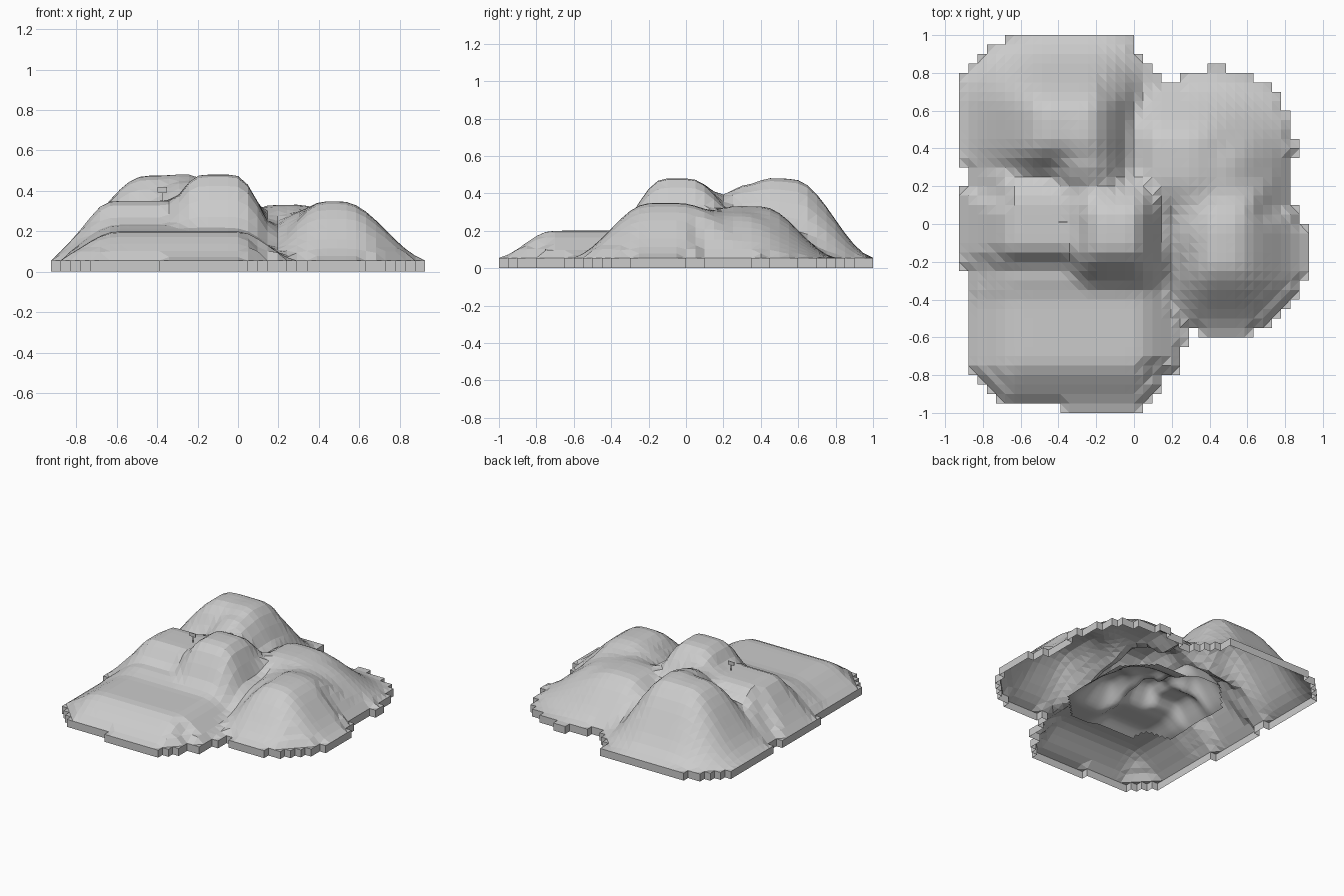
import bpy, bmesh, math

if "Cube" in bpy.data.objects:
    bpy.data.objects.remove(bpy.data.objects["Cube"])

BASE = 0.055
STEP_X, STEP_Y = 0.0487, 0.05

# Hills: flat core (x0, x1, y0, y1), foot (x0, x1, y0, y1), top height
HILLS = [
    ((-0.46, -0.24, 0.45, 0.58), (-0.95, 0.14, 0.05, 1.01), 0.475),   # back left
    ((-0.62, -0.33, -0.12, 0.12), (-0.96, -0.28, -0.34, 0.46), 0.35), # middle left
    ((-0.19, -0.01, -0.12, 0.02), (-0.50, 0.28, -0.48, 0.48), 0.48),  # centre
    ((0.42, 0.52, -0.20, -0.04), (0.08, 0.95, -0.62, 0.58), 0.348),   # right
    ((0.16, 0.28, 0.26, 0.41), (-0.25, 0.90, -0.30, 0.81), 0.33),     # back right
    ((-0.60, 0.00, -0.72, -0.35), (-0.93, 0.30, -1.01, 0.00), 0.20),  # front
]
# Saddles joining neighbouring hills
HILLS += [
    ((-0.24, -0.18, 0.10, 0.42), (-0.62, 0.14, -0.20, 0.95), 0.385),
    ((-0.28, -0.22, 0.30, 0.45), (-0.65, 0.14, 0.00, 0.98), 0.44),
    ((0.30, 0.46, 0.00, 0.30), (0.00, 0.92, -0.55, 0.78), 0.295),
    ((-0.60, -0.05, -0.28, -0.15), (-0.95, 0.32, -0.60, 0.05), 0.23),
]

# Outline rows, from the back: (number of rows, left x, right x)
ROWS = [(1, -.68, -.02), (1, -.77, .02), (1, -.83, .07), (1, -.88, .12),
        (1, -.93, .62), (1, -.93, .72), (2, -.93, .77), (3, -.93, .82),
        (2, -.93, .87), (1, -.93, .82), (2, -.88, .82), (2, -.93, .82),
        (2, -.93, .87), (5, -.93, .92), (1, -.88, .92), (2, -.88, .87),
        (1, -.88, .82), (1, -.88, .77), (1, -.88, .72), (1, -.88, .62),
        (1, -.88, .27), (3, -.88, .22), (1, -.83, .17), (1, -.78, .17),
        (1, -.73, .12), (1, -.38, .07)]
SPANS = [(l, r) for n, l, r in ROWS for _ in range(n)]

STONE = bpy.data.materials.new("light grey")
STONE.diffuse_color = (0.6, 0.6, 0.6, 1)
STONE.use_nodes = True
STONE.node_tree.nodes["Principled BSDF"].inputs["Base Color"].default_value = STONE.diffuse_color


def ramp(v, core0, core1, foot0, foot1):
    if v < core0:
        return (core0 - v) / (core0 - foot0)
    return max(0, (v - core1) / (foot1 - core1))


def sharp_height(x, y):
    """Soft maximum of all hills."""
    total = 0
    for c, f, top in HILLS:
        tx = ramp(x, c[0], c[1], f[0], f[1])
        ty = ramp(y, c[2], c[3], f[2], f[3])
        t = min(1, (tx ** 2.4 + ty ** 2.4) ** (1 / 2.4))
        total += ((top - BASE) * (1 - t * t * (3 - 2 * t))) ** 14
    return BASE + total ** (1 / 14)


def height(x, y):
    """Average of nearby samples, to round the creases."""
    d = 0.04
    near = [(d, 0), (-d, 0), (0, d), (0, -d), (0, 0), (0, 0)]
    return sum(sharp_height(x + a, y + b) for a, b in near) / 6


def in_outline(x, y):
    left, right = SPANS[min(39, max(0, int((1 - y) / STEP_Y)))]
    gap = 0.27 < x < 0.32 and y < -0.55          # notch at the front
    notch = 0.17 < x < 0.22 and y > 0.75         # notch at the back
    bump = 0.37 < x < 0.47 and 0.8 < y < 0.85    # tab at the back
    return bump or (left < x < right and not gap and not notch)


def sheet(name, inside, surface, nx, ny, dx, dy, ox, oy, skirt, smooth):
    """Stepped grid sheet, optionally with a vertical skirt round its rim."""
    bm = bmesh.new()
    verts = {}

    def vert(i, j):
        if (i, j) not in verts:
            x, y = ox + (i - nx / 2) * dx, oy + (j - ny / 2) * dy
            verts[i, j] = bm.verts.new((x, y, surface(x, y)))
        return verts[i, j]

    for i in range(nx):
        for j in range(ny):
            if inside(ox + (i + .5 - nx / 2) * dx, oy + (j + .5 - ny / 2) * dy):
                bm.faces.new([vert(i, j), vert(i + 1, j),
                              vert(i + 1, j + 1), vert(i, j + 1)])
    if skirt:
        # Let the ground rise gently from the rim
        edge = [v.co.xy for v in bm.verts if v.is_boundary]
        for v in bm.verts:
            d = min((v.co.xy - e).length for e in edge)
            v.co.z = min(v.co.z, BASE + 0.9 * d + d * d)
    bmesh.ops.triangulate(bm, faces=bm.faces[:])
    if skirt:
        rim = [e for e in bm.edges if e.is_boundary]
        for g in bmesh.ops.extrude_edge_only(bm, edges=rim)["geom"]:
            if isinstance(g, bmesh.types.BMVert):
                g.co.z = 0
    for f in bm.faces:
        f.smooth = smooth
    me = bpy.data.meshes.new(name)
    bm.to_mesh(me)
    bm.free()
    me.materials.append(STONE)
    bpy.context.collection.objects.link(bpy.data.objects.new(name, me))


# Hilly terrain shell, open underneath
sheet("terrain", in_outline, height, 38, 40, STEP_X, STEP_Y, 0, 0, True, False)

# Smaller inner sheet visible from below
CX, CY, S = -0.08, 0.02, 0.5
sheet("inner_terrain",
      lambda x, y: max(abs(x - CX), abs(y - CY)) < 0.45
      and abs(x - CX) + abs(y - CY) < 0.72,
      lambda x, y: 0.02 + S * (height((x - CX) / S, (y - CY) / S) - BASE),
      40, 40, 0.025, 0.025, CX, CY, False, True)


# Small signpost on the middle left hill
def box(name, x, y, z, sx, sy, sz):
    bpy.ops.mesh.primitive_cube_add(size=1, location=(x, y, z))
    ob = bpy.context.object
    ob.name = name
    ob.scale = (sx, sy, sz)
    ob.data.materials.append(STONE)


box("sign_post", -0.375, 0.01, 0.365, 0.004, 0.004, 0.06)
box("sign_board", -0.375, 0.01, 0.405, 0.048, 0.004, 0.026)
